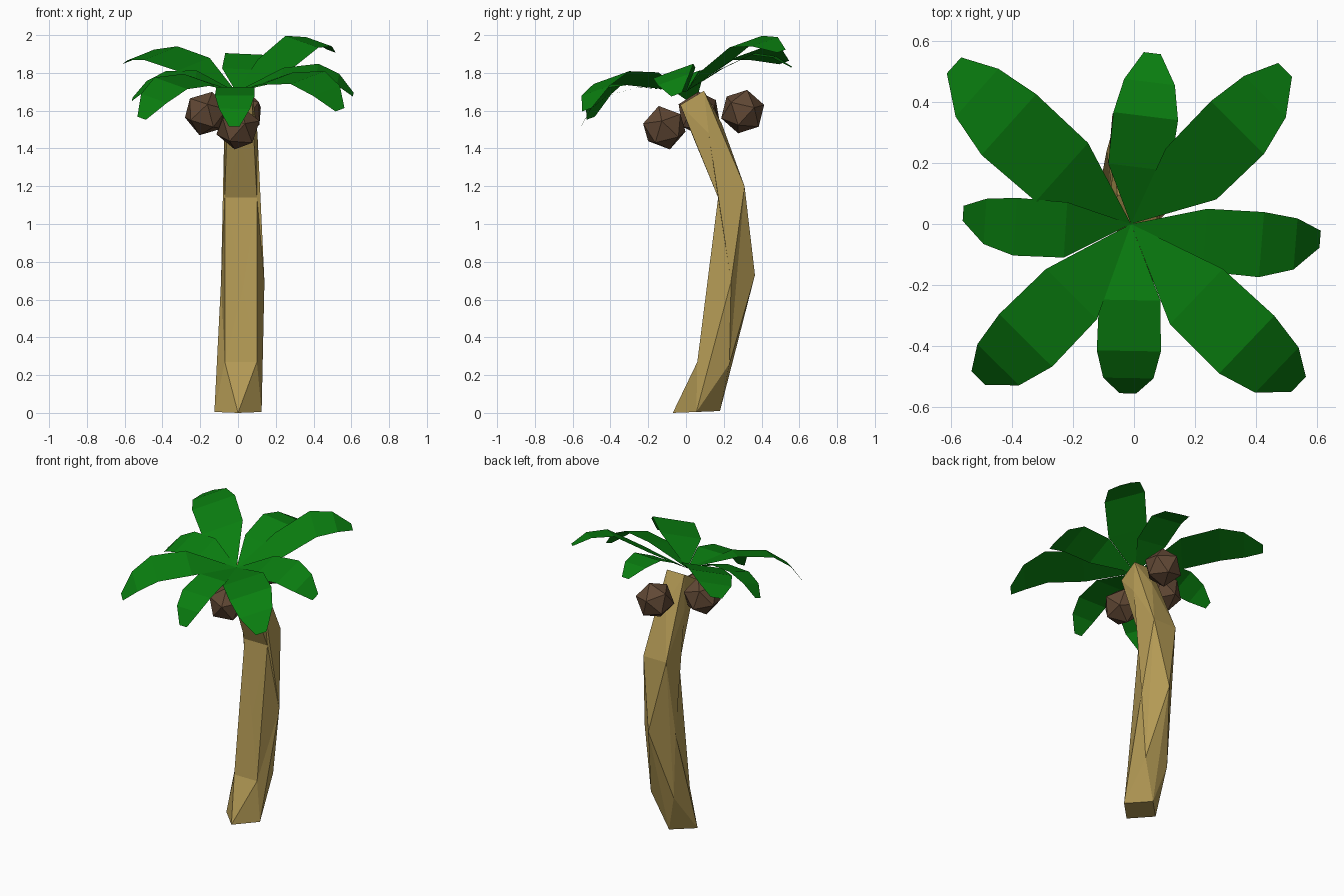
import bpy, bmesh
from mathutils import Vector, Euler

if "Cube" in bpy.data.objects:
    bpy.data.objects.remove(bpy.data.objects["Cube"])


def material(name, rgb):
    m = bpy.data.materials.new(name)
    m.diffuse_color = (*rgb, 1)
    m.use_nodes = True
    m.node_tree.nodes["Principled BSDF"].inputs["Base Color"].default_value = m.diffuse_color
    return m


bark = material("bark", (0.45, 0.32, 0.09))
leaf_green = material("leaf_green", (0.003, 0.21, 0.005))
husk = material("husk", (0.12, 0.065, 0.035))


def finish(bm, name, mat):
    bmesh.ops.recalc_face_normals(bm, faces=bm.faces[:])
    me = bpy.data.meshes.new(name)
    bm.to_mesh(me)
    bm.free()
    me.materials.append(mat)
    ob = bpy.data.objects.new(name, me)
    bpy.context.collection.objects.link(ob)
    return ob


# Trunk: four-sided rings, each turned 45 degrees from the last
# ring = centre x, half width, front (y, z), back (y, z)
rings = [
    (0.00, 0.125, (-0.07, 0.00), (0.18, 0.01)),
    (0.015, 0.085, (0.06, 0.27), (0.23, 0.26)),
    (0.025, 0.115, (0.112, 0.66), (0.365, 0.73)),
    (0.015, 0.085, (0.17, 1.14), (0.31, 1.20)),
    (0.015, 0.088, (0.05, 1.43), (0.19, 1.53)),
    (0.01, 0.065, (-0.03, 1.63), (0.095, 1.705)),
]
bm = bmesh.new()
loops = []
for n, (cx, w, f, b) in enumerate(rings):
    front, back = Vector((cx, *f)), Vector((cx, *b))
    side, mid = Vector((w, 0, 0)), (front + back) / 2
    if n % 2 == 0:
        pts = [mid + side, back, mid - side, front]
    else:
        pts = [back + side, back - side, front - side, front + side]
    loops.append([bm.verts.new(p) for p in pts])
# diamonds between the rings, split upright, or across where the trunk bends
across_bend = {(0, 3), (2, 3), (2, 1)}
for n in range(len(loops) - 2):
    lo, mid, hi = loops[n:n + 3]
    for i in range(4):
        k = (i - 1) % 4 if n % 2 == 0 else (i + 1) % 4
        if (n, i) in across_bend:
            bm.faces.new((lo[i], mid[i], mid[k]))
            bm.faces.new((hi[i], mid[i], mid[k]))
        else:
            bm.faces.new((lo[i], hi[i], mid[i]))
            bm.faces.new((lo[i], hi[i], mid[k]))
for i in range(4):
    j = (i + 1) % 4
    bm.faces.new((loops[0][i], loops[0][j], loops[1][i]))
    bm.faces.new((loops[-1][i], loops[-1][j], loops[-2][j]))
bm.faces.new(loops[0])
bm.faces.new(loops[-1])
finish(bm, "trunk", bark)

# Coconuts: icosahedra around the trunk top
nuts = [(0.0, -0.115, 1.51), (-0.17, 0.07, 1.585), (0.02, 0.30, 1.595)]
for n, loc in enumerate(nuts):
    bm = bmesh.new()
    bmesh.ops.create_icosphere(bm, subdivisions=1, radius=0.12)
    bmesh.ops.rotate(bm, verts=bm.verts, matrix=Euler((0.25, 0.15, 0.9 * n)).to_matrix())
    bmesh.ops.translate(bm, verts=bm.verts, vec=loc)
    finish(bm, f"coconut_{n + 1}", husk)

# Leaves: one outline (distance, half width, sag towards the front),
# bent by four centre heights
outline = [(0.39, 0.165, 0.033), (0.69, 0.172, 0.033), (0.87, 0.135, 0.022), (1.0, 0.045, 0)]
leaves = {
    "east": (0.61, -0.05, 1.79, 1.81, 1.765, 1.685),
    "north_east": (0.495, 0.505, 1.84, 1.965, 1.965, 1.915),
    "north": (0.06, 0.56, 1.82, 1.90, 1.885, 1.83),
    "north_west": (-0.59, 0.52, 1.845, 1.905, 1.895, 1.855),
    "west": (-0.56, 0.035, 1.78, 1.775, 1.73, 1.66),
    "south_west": (-0.51, -0.505, 1.765, 1.745, 1.665, 1.56),
    "south": (-0.02, -0.555, 1.725, 1.68, 1.61, 1.515),
    "south_east": (0.54, -0.525, 1.77, 1.775, 1.705, 1.605),
}
BASE, TILT = Vector((-0.01, 0.0, 1.70)), 0.36
for name, (tx, ty, *heights) in leaves.items():
    bm = bmesh.new()
    along = Vector((tx, ty, 0)) - Vector((BASE.x, BASE.y, 0))
    across = Vector((-along.y, along.x, 0))
    if abs(tx) < 0.1:
        across *= 1.1
    across.z = across.y * TILT      # the whole crown leans up at the back
    prev = [bm.verts.new(BASE)]
    for (d, w, sag), z in zip(outline, heights):
        mid = BASE + along * d
        mid.y -= sag
        mid.z = z
        row = [bm.verts.new(mid + across * w), bm.verts.new(mid - across * w)]
        bm.faces.new((*prev, *reversed(row)) if len(prev) == 2 else (prev[0], row[1], row[0]))
        prev = row
    bmesh.ops.triangulate(bm, faces=bm.faces[:])
    ob = finish(bm, f"leaf_{name}", leaf_green)
    # keep upper side of each leaf facing up
    if sum(p.normal.z for p in ob.data.polygons) < 0:
        ob.data.flip_normals()
